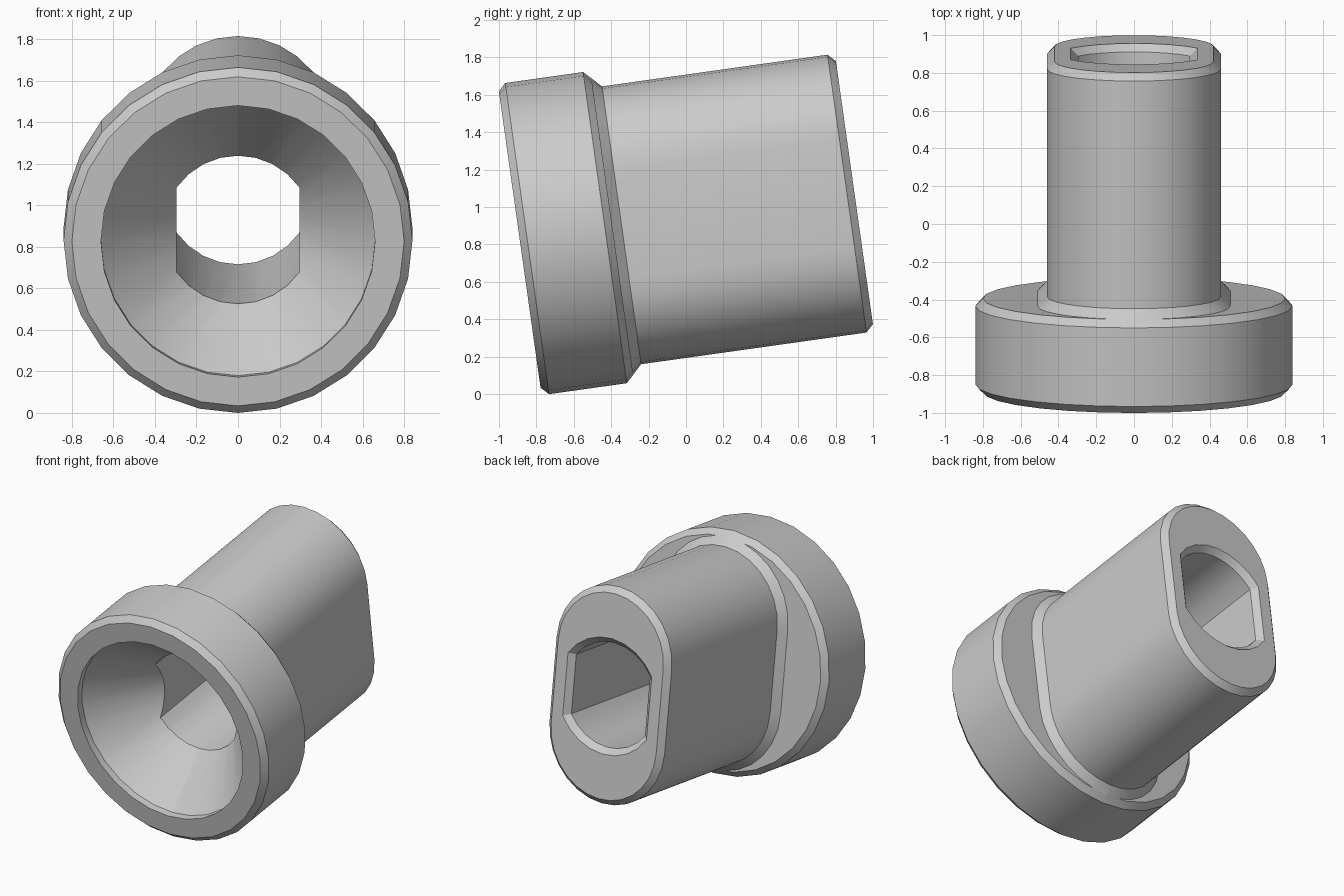
import bpy, bmesh, math

if "Cube" in bpy.data.objects:
    bpy.data.objects.remove(bpy.data.objects["Cube"])

TILT = math.radians(8)
LENGTH = 1.807


def arc(r, a0, a1, n, cy=0.0):
    return [(r * math.cos(a0 + (a1 - a0) * i / n),
             cy + r * math.sin(a0 + (a1 - a0) * i / n)) for i in range(n + 1)]


def circle(r, n=28):
    return arc(r, math.pi / 2, math.pi * 2.5, n)[:-1]


def stadium(r, offset=0.29, n=14):
    return arc(r, 0, math.pi, n, offset) + arc(r, math.pi, 2 * math.pi, n, -offset)


def double_flat(r, half, n=8):
    a = math.acos(half / r)
    return arc(r, a, math.pi - a, n) + arc(r, math.pi + a, 2 * math.pi - a, n)


def loft(name, sections):
    """Capped solid through (height, outline) sections along local z."""
    bm = bmesh.new()
    rings = [[bm.verts.new((x, y, z)) for x, y in pts] for z, pts in sections]
    n = len(rings[0])
    for low, high in zip(rings, rings[1:]):
        for i in range(n):
            j = (i + 1) % n
            bm.faces.new((low[i], low[j], high[j], high[i]))
    bm.faces.new(rings[0][::-1])
    bm.faces.new(rings[-1])
    bmesh.ops.recalc_face_normals(bm, faces=bm.faces)
    mesh = bpy.data.meshes.new(name)
    bm.to_mesh(mesh)
    bm.free()
    ob = bpy.data.objects.new(name, mesh)
    bpy.context.collection.objects.link(ob)
    return ob


def combine(target, other, operation):
    mod = target.modifiers.new(operation.lower(), 'BOOLEAN')
    mod.operation, mod.object, mod.solver = operation, other, 'EXACT'
    bpy.context.view_layer.objects.active = target
    bpy.ops.object.modifier_apply(modifier=mod.name)
    bpy.data.objects.remove(other, do_unlink=True)


# Round flange with chamfered rims
body = loft("flanged_sleeve", [(z, circle(r)) for z, r in
            ((0, .80), (.04, .84), (.46, .84), (.50, .80))])

# Flat-sided tube with a flared foot and chamfered end
tube = loft("tube", [(z, stadium(r)) for z, r in
            ((.3, .51), (.50, .51), (.55, .46), (LENGTH - .04, .46), (LENGTH, .42))])
combine(body, tube, 'UNION')

# Conical mouth with a short straight lip
mouth = loft("mouth_cutter", [(z, circle(r)) for z, r in
             ((-.1, .66), (.05, .66), (.5283, .25))])
combine(body, mouth, 'DIFFERENCE')

# Through bore with two flats, chamfered at the far end
bore = loft("bore_cutter", [(z, double_flat(.36 + c, .295 + c)) for z, c in
            ((.2, 0), (LENGTH - .04, 0), (LENGTH + .04, .08))])
combine(body, bore, 'DIFFERENCE')

# Tilt the axis backward and place on the ground
body.rotation_euler = (TILT - math.pi / 2, 0, 0)
body.location = (0, -.889, .826)
bpy.ops.object.select_all(action='DESELECT')
body.select_set(True)
bpy.context.view_layer.objects.active = body
bpy.ops.object.shade_smooth_by_angle(angle=math.radians(25))
